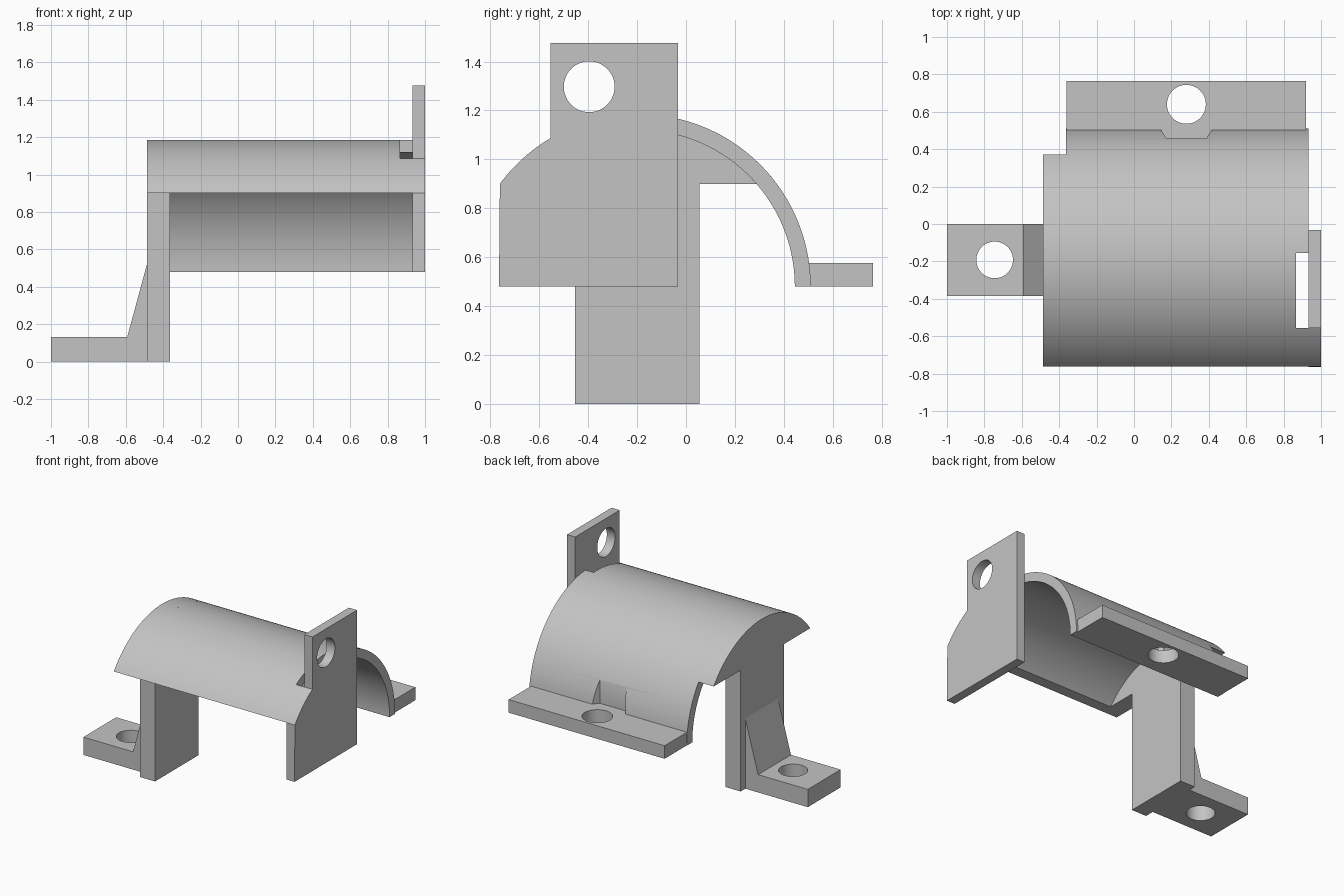
import bpy, bmesh, math

cube = bpy.data.objects.get("Cube")
if cube:
    bpy.data.objects.remove(cube, do_unlink=True)

grey = bpy.data.materials.new("plain_grey")
grey.use_nodes = True
COLOUR = (0.55, 0.55, 0.55, 1)
grey.diffuse_color = COLOUR
grey.node_tree.nodes["Principled BSDF"].inputs["Base Color"].default_value = COLOUR

# Shared cylinder axis (y, z), radii and the level of the cut front edge
CY, CZ = -0.195, 0.48
OUTER, INNER = 0.705, 0.64
LIP = 0.9


def prism(name, profile, axis, lo, hi):
    """Extrude a 2D profile along one axis, from lo to hi."""
    place = {"x": lambda u, v: (lo, u, v),
             "y": lambda u, v: (u, lo, v),
             "z": lambda u, v: (u, v, lo)}[axis]
    bm = bmesh.new()
    face = bm.faces.new([bm.verts.new(place(u, v)) for u, v in profile])
    top = bmesh.ops.extrude_face_region(bm, geom=[face])["geom"]
    shift = [hi - lo if a == axis else 0 for a in "xyz"]
    bmesh.ops.translate(bm, vec=shift,
                        verts=[g for g in top if isinstance(g, bmesh.types.BMVert)])
    bmesh.ops.recalc_face_normals(bm, faces=bm.faces)
    mesh = bpy.data.meshes.new(name)
    bm.to_mesh(mesh)
    bm.free()
    mesh.materials.append(grey)
    obj = bpy.data.objects.new(name, mesh)
    bpy.context.collection.objects.link(obj)
    return obj


def rect(u0, u1, v0, v1):
    return [(u0, v0), (u1, v0), (u1, v1), (u0, v1)]


def arc(cu, cv, r, start, end, n=72):
    angles = [start + (end - start) * i / n for i in range(n + 1)]
    return [(cu + r * math.cos(a), cv + r * math.sin(a)) for a in angles]


def circle(cu, cv, r):
    return arc(cu, cv, r, 0, math.tau, 48)[:-1]


def activate(obj):
    bpy.ops.object.select_all(action="DESELECT")
    obj.select_set(True)
    bpy.context.view_layer.objects.active = obj


def cut(obj, cutter):
    cutter.hide_render = True
    mod = obj.modifiers.new("cut", "BOOLEAN")
    mod.operation, mod.solver, mod.object = "DIFFERENCE", "EXACT", cutter
    activate(obj)
    bpy.ops.object.modifier_apply(modifier=mod.name)
    bpy.data.objects.remove(cutter, do_unlink=True)


lip_out = math.asin((LIP - CZ) / OUTER)
lip_in = math.asin((LIP - CZ) / INNER)

# Curved cover, with a slot beside the end plate and a clearance notch at the flange
cover = prism("curved_cover",
              arc(CY, CZ, OUTER, 0, math.pi - lip_out)
              + arc(CY, CZ, INNER, math.pi - lip_in, 0), "x", -0.363, 0.933)
cut(cover, prism("slot_cutter", rect(0.866, 0.95, -0.555, -0.155), "z", 0.95, 1.3))
cut(cover, prism("notch_cutter",
                 [(0.115, 0.55), (0.173, 0.458), (0.387, 0.458), (0.445, 0.55)],
                 "z", 0.575, 0.9))

# Solid end cap closing the cover above the leg
end_cap = prism("end_cap", arc(CY, CZ, OUTER, lip_out, math.pi - lip_out),
                "x", -0.487, -0.363)

# Leg, foot and sloping gusset
leg = prism("leg", rect(-0.455, 0.055, 0, LIP), "x", -0.487, -0.363)
foot = prism("foot", rect(-1, -0.487, -0.385, 0), "z", 0, 0.132)
cut(foot, prism("foot_hole_cutter", circle(-0.745, -0.192, 0.098), "z", -0.1, 0.3))
gusset = prism("gusset", [(-0.592, 0.132), (-0.487, 0.132), (-0.487, 0.52)],
               "y", -0.385, 0)

# Rear flange
flange = prism("rear_flange", rect(-0.36, 0.92, 0.465, 0.765), "z", CZ, 0.577)
cut(flange, prism("flange_hole_cutter", circle(0.28, 0.64, 0.104), "z", 0.3, 0.8))

# End plate with an upright tab
tab_angle = math.acos((-0.555 - CY) / OUTER)
end_plate = prism("end_plate",
                  [(-0.765, CZ), (-0.033, CZ), (-0.033, 1.475), (-0.555, 1.475)]
                  + arc(CY, CZ, OUTER, tab_angle, math.pi - lip_out, 24),
                  "x", 0.933, 1)
cut(end_plate, prism("tab_hole_cutter", circle(-0.396, 1.297, 0.104), "x", 0.8, 1.2))

for part in (cover, end_cap, leg, foot, gusset, flange, end_plate):
    activate(part)
    bpy.ops.object.shade_smooth_by_angle(angle=math.radians(25))
